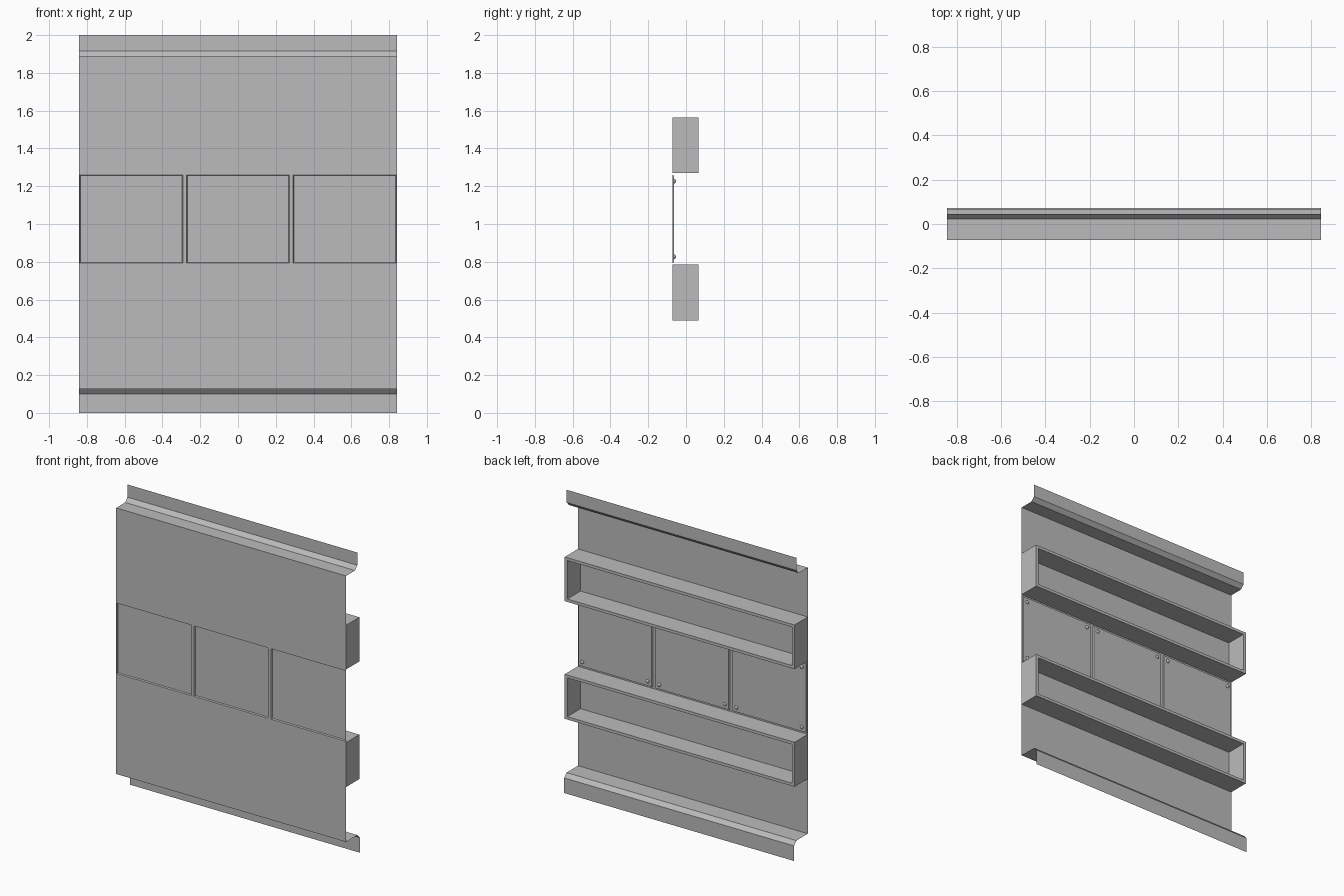
import bpy, bmesh
from mathutils import Matrix, Vector

cube = bpy.data.objects.get("Cube")
if cube:
    bpy.data.objects.remove(cube, do_unlink=True)

GREY = (0.5, 0.5, 0.5, 1.0)
steel = bpy.data.materials.new("steel_grey")
steel.use_nodes = True
steel.diffuse_color = GREY
steel.node_tree.nodes["Principled BSDF"].inputs["Base Color"].default_value = GREY

HALF = 0.843          # half width of the sheet
FRONT = -0.072        # plane of the sheet
LOW, HIGH = 0.793, 1.26   # band holding the three panels


def finish(name, bm, smooth=False):
    mesh = bpy.data.meshes.new(name)
    for f in bm.faces:
        f.smooth = smooth
    bm.to_mesh(mesh)
    bm.free()
    mesh.materials.append(steel)
    obj = bpy.data.objects.new(name, mesh)
    bpy.context.collection.objects.link(obj)
    return obj


# Folded sheet: a profile swept across the width, with three shallow pans
def folded_sheet():
    profile = [(0.072, 0), (0.072, 0.1), (0.048, 0.126), (FRONT, 0.126),
               (FRONT, LOW), (FRONT, HIGH),
               (FRONT, 1.89), (0.022, 1.89), (0.046, 1.916), (0.046, 2)]
    columns = [-HALF, -0.838, -0.292, -0.272, 0.272, 0.292, 0.838, HALF]
    bm = bmesh.new()
    grid = [[bm.verts.new((x, y, z)) for x in columns] for y, z in profile]
    pans = []
    for r in range(len(profile) - 1):
        for c in range(len(columns) - 1):
            f = bm.faces.new((grid[r][c], grid[r][c + 1],
                              grid[r + 1][c + 1], grid[r + 1][c]))
            if profile[r][1] == LOW and c % 2 == 1:
                pans.append(f)
    bm.normal_update()
    bmesh.ops.inset_individual(bm, faces=pans, thickness=0.006, depth=-0.008)
    # merge the flat strips so only real folds and pans remain
    bmesh.ops.dissolve_limit(bm, angle_limit=0.01, verts=bm.verts, edges=bm.edges)
    return finish("folded_sheet", bm)


# Open-backed rectangular frame fixed to the rear of the sheet
def rear_frame(name, z0, z1, back=0.067, wall=0.027):
    bm = bmesh.new()
    size = Vector((2 * HALF, back - FRONT, z1 - z0))
    centre = Vector((0, (back + FRONT) / 2, (z0 + z1) / 2))
    bmesh.ops.create_cube(bm, size=1, matrix=Matrix.Translation(centre)
                          @ Matrix.Diagonal((*size, 1)))
    bm.normal_update()
    rear = max(bm.faces, key=lambda f: f.normal.y)
    front = min(bm.faces, key=lambda f: f.normal.y)
    bmesh.ops.delete(bm, geom=[front], context='FACES_ONLY')
    bmesh.ops.inset_individual(bm, faces=[rear], thickness=wall)
    hollow = bmesh.ops.extrude_face_region(bm, geom=[rear])["geom"]
    bmesh.ops.translate(bm, vec=(0, FRONT - back, 0),
                        verts=[g for g in hollow if isinstance(g, bmesh.types.BMVert)])
    floor = [g for g in hollow if isinstance(g, bmesh.types.BMFace)]
    if rear.is_valid:
        floor.append(rear)
    bmesh.ops.delete(bm, geom=floor, context='FACES')
    bmesh.ops.recalc_face_normals(bm, faces=bm.faces)
    return finish(name, bm)


# Small round fasteners behind the corners of each panel
def fasteners(name, x_mid):
    bm = bmesh.new()
    for dx in (-0.24, 0.24):
        for z in (LOW + 0.034, HIGH - 0.034):
            bmesh.ops.create_uvsphere(
                bm, u_segments=12, v_segments=8, radius=0.012,
                matrix=Matrix.Translation((x_mid + dx, -0.062, z))
                @ Matrix.Diagonal((1, 0.7, 1, 1)))
    # keep only the domes standing proud of the panel
    bmesh.ops.bisect_plane(bm, geom=bm.verts[:] + bm.edges[:] + bm.faces[:],
                           plane_co=(0, FRONT + 0.008, 0), plane_no=(0, 1, 0),
                           clear_inner=True)
    return finish(name, bm, smooth=True)


folded_sheet()
rear_frame("lower_frame", 0.49, 0.785)
rear_frame("upper_frame", 1.27, 1.563)
for side, x in (("right", -0.565), ("middle", 0), ("left", 0.565)):
    fasteners(side + "_panel_fasteners", x)
